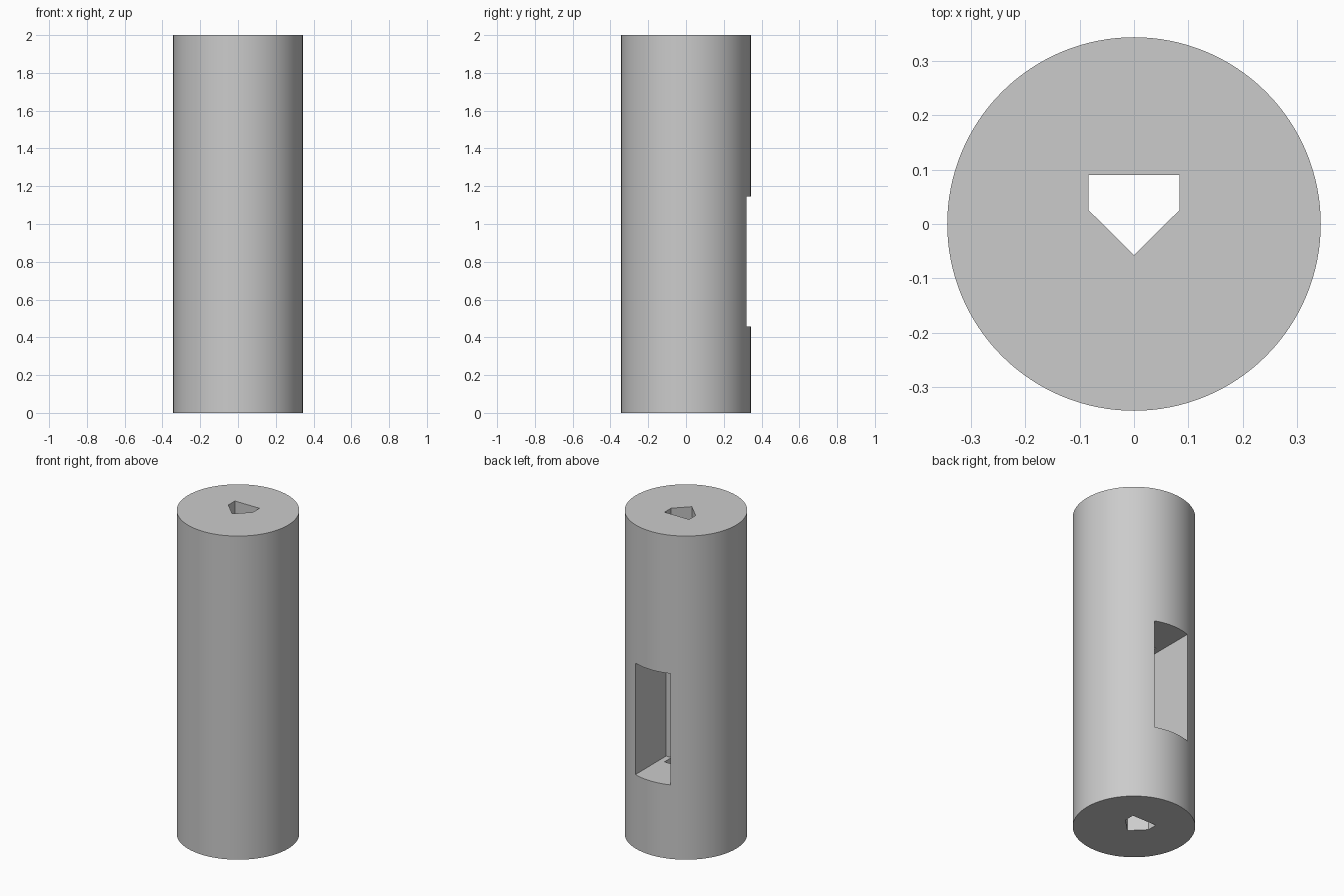
import bpy
import bmesh
from math import radians

cube = bpy.data.objects.get("Cube")
if cube:
    bpy.data.objects.remove(cube, do_unlink=True)

RADIUS, HEIGHT = 0.343, 2.0

grey = bpy.data.materials.new("plain grey")
grey.use_nodes = True
grey.diffuse_color = (0.6, 0.6, 0.6, 1)
grey.node_tree.nodes["Principled BSDF"].inputs["Base Color"].default_value = grey.diffuse_color


def prism(name, outline, bottom, top):
    """Extrude a flat outline from bottom to top."""
    bm = bmesh.new()
    face = bm.faces.new([bm.verts.new((x, y, bottom)) for x, y in outline])
    moved = bmesh.ops.extrude_face_region(bm, geom=[face])["geom"]
    verts = [v for v in moved if isinstance(v, bmesh.types.BMVert)]
    bmesh.ops.translate(bm, verts=verts, vec=(0, 0, top - bottom))
    bmesh.ops.recalc_face_normals(bm, faces=bm.faces)
    mesh = bpy.data.meshes.new(name)
    bm.to_mesh(mesh)
    bm.free()
    mesh.materials.append(grey)
    obj = bpy.data.objects.new(name, mesh)
    bpy.context.collection.objects.link(obj)
    return obj


# Solid round body
bpy.ops.mesh.primitive_cylinder_add(vertices=128, radius=RADIUS, depth=HEIGHT,
                                    location=(0, 0, HEIGHT / 2))
body = bpy.context.object
body.name = "cylinder_body"
body.data.materials.append(grey)

# Five-sided channel through the full height, and the window in the back
channel = prism("channel_cutter",
                [(-0.084, 0.09), (-0.084, 0.026), (0, -0.057), (0.084, 0.026), (0.084, 0.09)],
                -0.1, HEIGHT + 0.1)
window = prism("window_cutter",
               [(-0.12, 0.022), (0.12, 0.022), (0.12, 0.5), (-0.12, 0.5)],
               0.457, 1.145)

for cutter in (channel, window):
    cutter.hide_render = True
    cut = body.modifiers.new(cutter.name, "BOOLEAN")
    cut.operation = "DIFFERENCE"
    cut.solver = "EXACT"
    cut.object = cutter
    bpy.ops.object.modifier_apply(modifier=cut.name)
    bpy.data.objects.remove(cutter, do_unlink=True)

bpy.ops.object.shade_smooth_by_angle(angle=radians(30))
